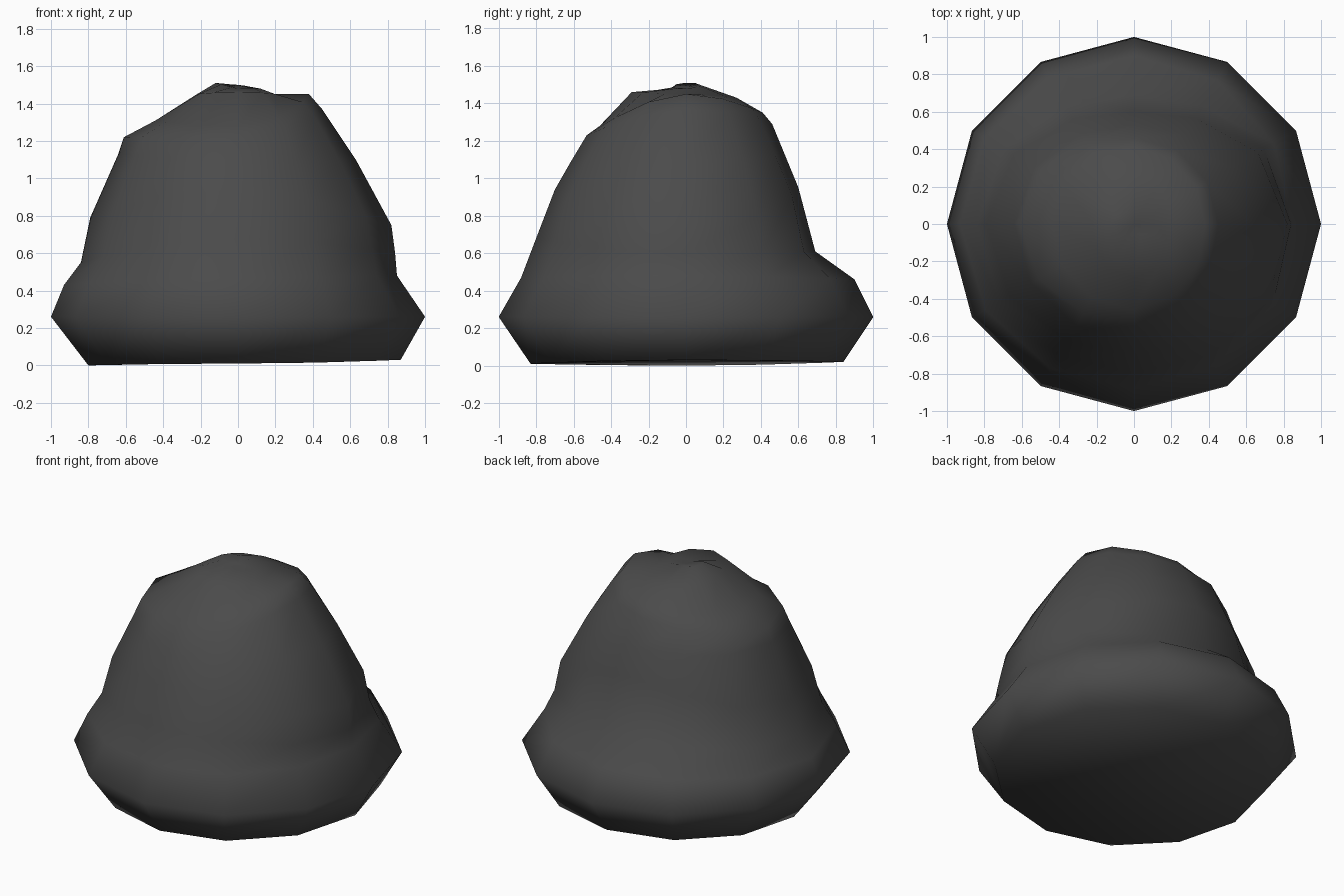
import bpy, bmesh
from math import cos, sin, pi, floor

if "Cube" in bpy.data.objects:
    bpy.data.objects.remove(bpy.data.objects["Cube"])

SIDES = 12

# Rings from base to crown: (radius, height) towards +x, +y, -x, -y
RINGS = [
    [(.87, .03), (.84, .02), (.80, .00), (.83, .01)],
    [(1.0, .26), (1.0, .26), (1.0, .26), (1.0, .26)],
    [(.85, .48), (.90, .46), (.93, .43), (.88, .47)],
    [(.84, .60), (.69, .61), (.84, .55), (.80, .68)],
    [(.82, .75), (.60, .95), (.79, .79), (.70, .94)],
    [(.63, 1.10), (.53, 1.12), (.64, 1.13), (.62, 1.08)],
    [(.45, 1.37), (.46, 1.29), (.61, 1.22), (.53, 1.23)],
    [(.38, 1.45), (.41, 1.35), (.44, 1.31), (.46, 1.28)],
    [(.20, 1.45), (.27, 1.43), (.22, 1.45), (.29, 1.46)],
    [(.12, 1.48), (.06, 1.50), (.12, 1.51), (.05, 1.48)],
]


def ring_point(ring, i):
    """Blend the four side profiles around the ring."""
    q = i * 4 / SIDES
    k = floor(q)
    t = sin((q - k) * pi / 2) ** 2
    (r0, z0), (r1, z1) = ring[k % 4], ring[(k + 1) % 4]
    r, z = r0 + (r1 - r0) * t, z0 + (z1 - z0) * t
    a = 2 * pi * i / SIDES
    return r * cos(a), r * sin(a), z


bm = bmesh.new()
loops = [[bm.verts.new(ring_point(ring, i)) for i in range(SIDES)] for ring in RINGS]

# Side walls
for low, high in zip(loops, loops[1:]):
    for i in range(SIDES):
        j = (i + 1) % SIDES
        bm.faces.new((low[i], low[j], high[j], high[i]))

# Underside and crown
bm.faces.new(loops[0][::-1])
peak = bm.verts.new((0, 0, 1.485))
for i in range(SIDES):
    bm.faces.new((loops[-1][i], loops[-1][(i + 1) % SIDES], peak))

bmesh.ops.recalc_face_normals(bm, faces=bm.faces)
for f in bm.faces:
    f.smooth = True

mesh = bpy.data.meshes.new("boulder")
bm.to_mesh(mesh)
bm.free()
boulder = bpy.data.objects.new("boulder", mesh)
bpy.context.collection.objects.link(boulder)

# Dark stone colour
mat = bpy.data.materials.new("dark_stone")
mat.diffuse_color = (0.07, 0.07, 0.07, 1)
mat.use_nodes = True
mat.node_tree.nodes["Principled BSDF"].inputs["Base Color"].default_value = mat.diffuse_color
mesh.materials.append(mat)
